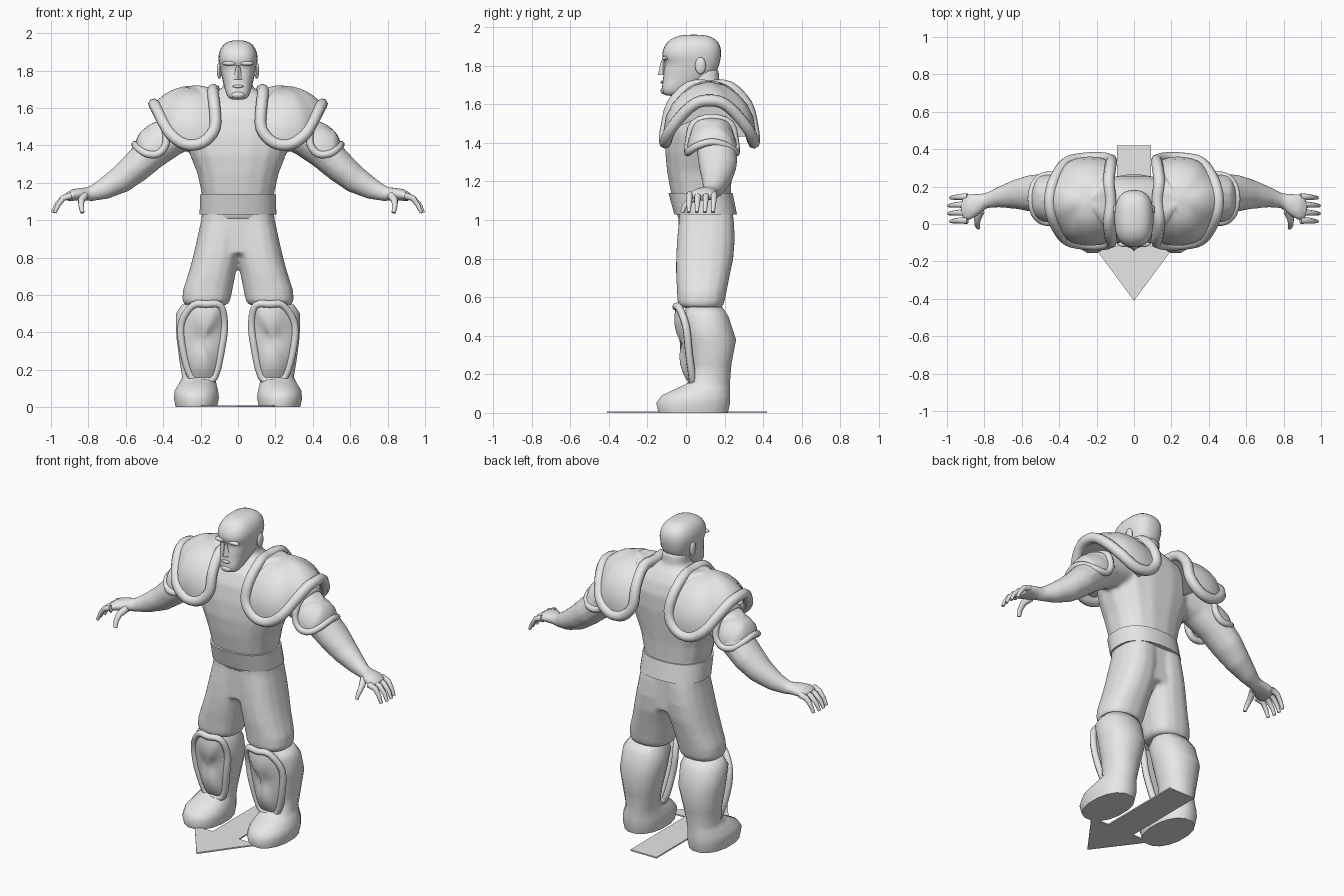
import bpy, bmesh, math
from mathutils import Vector, Matrix

cube = bpy.data.objects.get("Cube")
if cube:
    bpy.data.objects.remove(cube)

grey = bpy.data.materials.new("plain_grey")
grey.use_nodes = True
colour = (0.8, 0.8, 0.8, 1)
grey.diffuse_color = colour
for node in grey.node_tree.nodes:
    if node.type == 'BSDF_PRINCIPLED':
        node.inputs["Base Color"].default_value = colour


def add_mesh(name, mesh, mirror=False, angle=50):
    mesh.materials.clear()
    mesh.materials.append(grey)
    mesh.shade_smooth()
    mesh.set_sharp_from_angle(angle=math.radians(angle))
    obj = bpy.data.objects.new(name, mesh)
    bpy.context.scene.collection.objects.link(obj)
    if mirror:
        obj.modifiers.new("mirror", 'MIRROR').use_mirror_merge = False
    return obj


def finish(bm, name, **options):
    bmesh.ops.recalc_face_normals(bm, faces=bm.faces[:])
    mesh = bpy.data.meshes.new(name)
    bm.to_mesh(mesh)
    bm.free()
    return add_mesh(name, mesh, **options)


def blend(obj, voxel):
    """Fuse overlapping volumes into one soft skin."""
    remesh = obj.modifiers.new("fuse", 'REMESH')
    remesh.mode = 'VOXEL'
    remesh.voxel_size = voxel
    remesh.use_smooth_shade = True
    soft = obj.modifiers.new("soften", 'SMOOTH')
    soft.factor = 0.5
    soft.iterations = 6


def ring(z, x0, x1, y0, y1, n=16, power=2.4):
    """Horizontal rounded cross-section."""
    points = []
    for i in range(n):
        a = math.tau * (i + 0.5) / n
        c, s = math.cos(a), math.sin(a)
        px = math.copysign(abs(c) ** (2 / power), c)
        py = math.copysign(abs(s) ** (2 / power), s)
        points.append(Vector(((x0 + x1 + (x1 - x0) * px) / 2,
                              (y0 + y1 + (y1 - y0) * py) / 2, z)))
    return points


def path_rings(path, side, n=14):
    """Cross-sections square to a limb path of (x, y, z, half width, half height)."""
    centres = [Vector((side * p[0], p[1], p[2])) for p in path]
    across, rings = Vector((0, 1, 0)), []
    for i, p in enumerate(path):
        along = centres[min(i + 1, len(path) - 1)] - centres[max(i - 1, 0)]
        up = along.cross(across).normalized()
        angles = [math.tau * k / n for k in range(n)]
        rings.append([centres[i] + across * p[3] * math.cos(a) + up * p[4] * math.sin(a) for a in angles])
    return rings


def loft(bm, rings):
    rows = [[bm.verts.new(p) for p in r] for r in rings]
    n = len(rows[0])
    for low, high in zip(rows, rows[1:]):
        for i in range(n):
            j = (i + 1) % n
            bm.faces.new((low[i], low[j], high[j], high[i]))
    bm.faces.new(rows[0])
    bm.faces.new(rows[-1])


def blob(bm, centre, size):
    matrix = Matrix.Translation(centre) @ Matrix.Diagonal((*size, 1))
    bmesh.ops.create_uvsphere(bm, u_segments=12, v_segments=8, radius=1, matrix=matrix)


def symmetric(half, mid):
    """Close a front half loop with its copy behind y = mid."""
    return half + [(x, 2 * mid - y, z) for x, y, z in reversed(half[1:-1])]


def rounded(points, steps=3):
    """Refine a closed loop as a Catmull-Rom curve."""
    p, out = [Vector(q) for q in points], []
    for i in range(len(p)):
        a, b, c, d = (p[(i + k) % len(p)] for k in (-1, 0, 1, 2))
        for k in range(steps):
            t = k / steps
            out.append(b + (c - a) * t / 2 + (a - b * 2.5 + c * 2 - d / 2) * t * t
                       + (b * 1.5 - a / 2 - c * 1.5 + d / 2) * t ** 3)
    return out


def tube(name, points, radius, cyclic=True, taper=1.0):
    curve = bpy.data.curves.new(name, 'CURVE')
    curve.dimensions = '3D'
    curve.bevel_depth = radius
    curve.bevel_resolution = 2
    curve.use_fill_caps = True
    spline = curve.splines.new('POLY')
    spline.points.add(len(points) - 1)
    for i, p in enumerate(points):
        spline.points[i].co = (*p, 1)
        spline.points[i].radius = 1 + (taper - 1) * i / (len(points) - 1)
    spline.use_cyclic_u = cyclic
    temp = bpy.data.objects.new("temp", curve)
    bpy.context.scene.collection.objects.link(temp)
    mesh = bpy.data.meshes.new_from_object(temp.evaluated_get(bpy.context.evaluated_depsgraph_get()))
    bpy.data.objects.remove(temp)
    mesh.name = name
    return add_mesh(name, mesh, mirror=True)


def dome(name, loop, centre, apex, steps=6):
    """Bulging plate from a rim loop up to an apex."""
    centre, top = Vector(centre), Vector(apex) - Vector(centre)
    rings = []
    for k in range(steps):
        t, row = k / steps, []
        for p in loop:
            d = p - centre
            way = d.normalized().slerp(top.normalized(), t)
            row.append(centre + way * (d.length * (1 - t) + top.length * t))
        rings.append(row)
    bm = bmesh.new()
    loft(bm, rings)
    return finish(bm, name, mirror=True, angle=70)


# Torso, neck and arms
bm = bmesh.new()
torso = [(1.0, .185, -.04, .24), (1.14, .195, -.08, .235), (1.25, .22, -.1, .24),
         (1.35, .26, -.11, .25), (1.45, .295, -.105, .26), (1.55, .3, -.085, .26),
         (1.62, .25, -.05, .24), (1.67, .15, 0, .21), (1.71, .08, .02, .175), (1.78, .075, .02, .17)]
loft(bm, [ring(z, -w, w, y0, y1) for z, w, y0, y1 in torso])
arm = [(.2, .13, 1.5, .11, .11), (.34, .14, 1.45, .11, .1), (.46, .16, 1.365, .105, .095),
       (.55, .165, 1.28, .1, .085), (.63, .16, 1.215, .08, .075), (.72, .145, 1.165, .057, .057),
       (.79, .125, 1.14, .042, .04), (.83, .105, 1.14, .058, .035), (.88, .09, 1.135, .073, .032),
       (.92, .085, 1.12, .066, .022)]
for side in (1, -1):
    loft(bm, path_rings(arm, side))
blend(finish(bm, "torso_and_arms"), .012)

# Fingers and thumb
for i in range(4):
    y = .145 - .042 * i
    reach = .01 if i in (1, 2) else 0
    tube(f"finger_{i + 1}", [(.89, y, 1.132), (.935, y, 1.118), (.962 + reach, y - .003, 1.08),
                             (.98 + reach, y - .005, 1.04)], .019, False, .5)
tube("thumb", [(.82, .07, 1.13), (.838, .025, 1.105), (.838, -.005, 1.075), (.832, -.02, 1.04)], .022, False, .5)

# Trousers
bm = bmesh.new()
leg = [(.545, .06, .285, -.03, .185), (.57, .04, .3, -.045, .2), (.63, .028, .295, -.048, .212),
       (.72, .01, .265, -.053, .23), (.8, -.01, .243, -.053, .247), (.9, -.02, .22, -.048, .255),
       (1.0, -.02, .198, -.038, .25), (1.06, -.02, .19, -.04, .24)]
for side in (1, -1):
    loft(bm, [ring(z, side * a, side * b, c, d) for z, a, b, c, d in leg])
loft(bm, [ring(z, -w, w, -.04, .24) for z, w in ((.82, .12), (.9, .18), (1.06, .195))])
blend(finish(bm, "trousers"), .012)

# Belt
bm = bmesh.new()
loft(bm, [ring(1.03, -.207, .207, -.062, .265, 24), ring(1.14, -.203, .203, -.092, .243, 24)])
finish(bm, "belt")

# Boots
bm = bmesh.new()
boot = [(0, .11, .335, -.145, .22), (.05, .1, .345, -.158, .232), (.09, .105, .34, -.13, .232),
        (.13, .115, .315, -.045, .23), (.16, .12, .3, .02, .23), (.25, .1, .315, .025, .237),
        (.38, .072, .332, 0, .262), (.5, .06, .335, -.02, .222), (.55, .08, .3, 0, .19)]
loft(bm, [ring(*section, power=2.2) for section in boot])
finish(bm, "boots", mirror=True, angle=60)

# Shin guards
rim = rounded([(.24, -.035, .545), (.17, -.052, .55), (.095, -.035, .545), (.073, 0, .45), (.085, .01, .33),
               (.125, .035, .16), (.19, .022, .145), (.25, .035, .16), (.295, .015, .31), (.302, 0, .45)])
tube("shin_guard_rim", rim, .02)
dome("shin_guard_plate", rim, (.19, .17, .36), (.187, -.022, .36))

# Large shoulder pads
rim = rounded(symmetric([(.125, .122, 1.695), (.135, .02, 1.69), (.125, -.07, 1.6), (.125, -.1, 1.49),
                         (.19, -.11, 1.415), (.28, -.105, 1.405), (.36, -.085, 1.46),
                         (.41, -.02, 1.545), (.44, .05, 1.605), (.45, .122, 1.62)], .122))
tube("shoulder_pad_rim", rim, .031)
dome("shoulder_pad_plate", rim, (.27, .122, 1.43), (.25, .122, 1.72))

# Small upper-arm pads
rim = rounded(symmetric([(.4, .135, 1.53), (.39, .04, 1.5), (.385, .015, 1.41), (.425, .01, 1.355),
                         (.49, .015, 1.355), (.535, .06, 1.385), (.55, .135, 1.405)], .135))
tube("arm_pad_rim", rim, .02)
dome("arm_pad_plate", rim, (.42, .135, 1.38), (.495, .135, 1.495))

# Head
bm = bmesh.new()
head = [(1.643, .04, -.105, -.04), (1.66, .06, -.128, -.01), (1.7, .072, -.125, .05),
        (1.74, .082, -.12, .14), (1.78, .092, -.118, .168), (1.815, .098, -.106, .178),
        (1.845, .106, -.128, .184), (1.88, .108, -.125, .186), (1.92, .096, -.105, .175),
        (1.95, .07, -.065, .14), (1.962, .03, -.01, .09)]
loft(bm, [ring(z, -w, w, y0, y1, power=2.6) for z, w, y0, y1 in head])
finish(bm, "head", angle=180).modifiers.new("round", 'SUBSURF').levels = 1

# Face details
bm = bmesh.new()
bmesh.ops.create_cone(bm, cap_ends=True, segments=4, radius1=.026, radius2=.009, depth=.075,
                      matrix=Matrix.Translation((0, -.12, 1.79)))
blob(bm, (0, -.122, 1.715), (.03, .01, .008))
blob(bm, (0, -.118, 1.67), (.035, .014, .018))
finish(bm, "nose_mouth_and_chin")
bm = bmesh.new()
blob(bm, (.045, -.108, 1.838), (.04, .016, .012))
finish(bm, "brows", mirror=True)
bm = bmesh.new()
blob(bm, (.1, .075, 1.8), (.013, .028, .045))
finish(bm, "ears", mirror=True)

# Ground arrow pointing forward
bm = bmesh.new()
outline = [(.09, .42), (.09, -.12), (.215, -.12), (0, -.41), (-.215, -.12), (-.09, -.12), (-.09, .42)]
face = bm.faces.new([bm.verts.new((x, y, 0)) for x, y in outline])
top = bmesh.ops.extrude_face_region(bm, geom=[face])["geom"]
bmesh.ops.translate(bm, vec=(0, 0, .008), verts=[v for v in top if isinstance(v, bmesh.types.BMVert)])
finish(bm, "ground_arrow")
